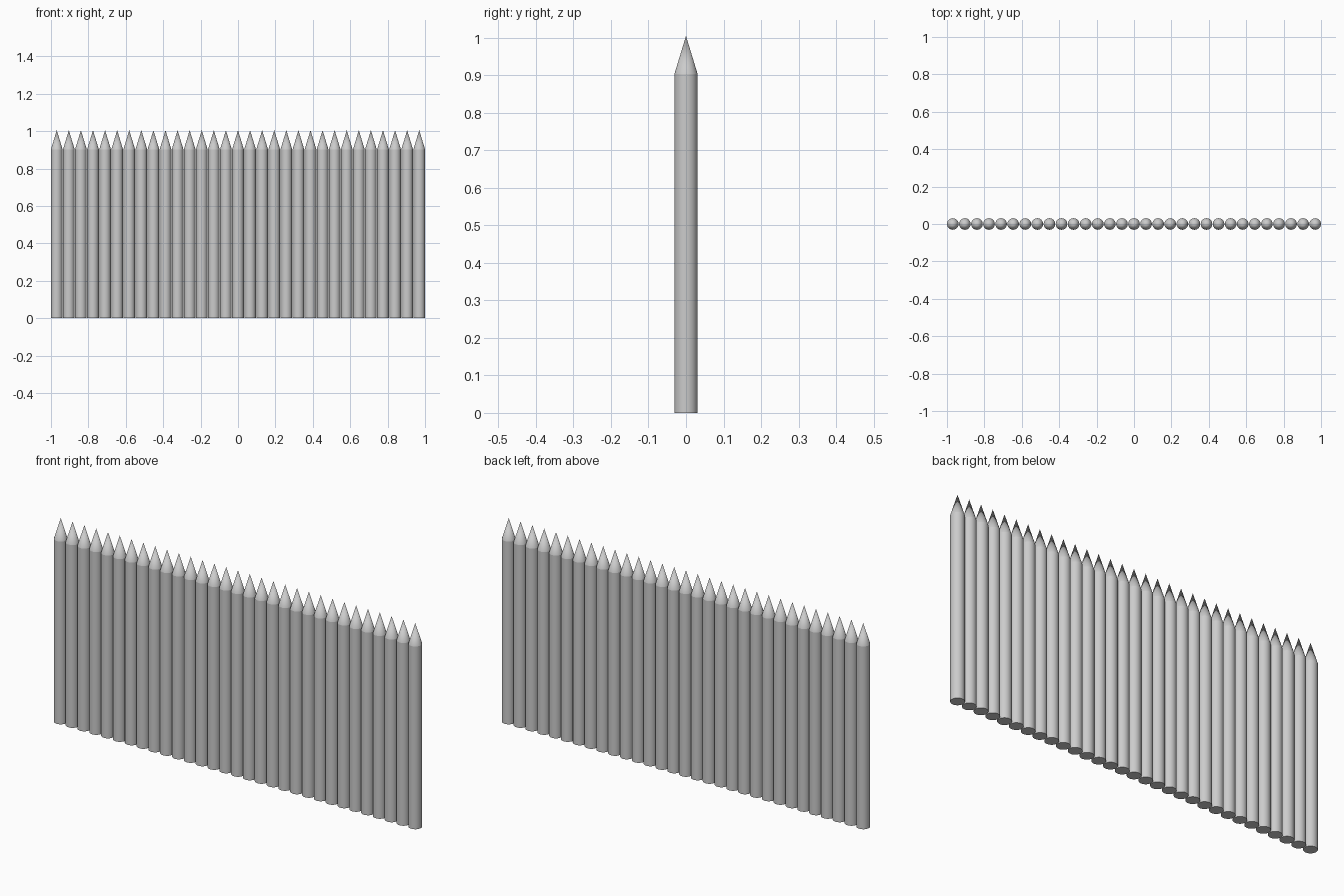
import bpy, bmesh
from math import cos, sin, pi, radians

if "Cube" in bpy.data.objects:
    bpy.data.objects.remove(bpy.data.objects["Cube"])

COUNT, RADIUS, SHOULDER, TIP, SIDES = 31, 0.031, 0.903, 1.005, 32
SPACING = (2 - 2 * RADIUS) / (COUNT - 1)

# One sharpened stake: round post with a conical point
bm = bmesh.new()
ring = [bm.verts.new((RADIUS * cos(2 * pi * i / SIDES), RADIUS * sin(2 * pi * i / SIDES), 0))
        for i in range(SIDES)]
base = bm.faces.new(ring)
upper = bmesh.ops.extrude_face_region(bm, geom=[base], use_keep_orig=True)["geom"]
bmesh.ops.translate(bm, vec=(0, 0, SHOULDER), verts=[g for g in upper if isinstance(g, bmesh.types.BMVert)])
cap = [g for g in upper if isinstance(g, bmesh.types.BMFace)][0]
tip = bmesh.ops.poke(bm, faces=[cap])["verts"][0]
tip.co.z = TIP
bmesh.ops.recalc_face_normals(bm, faces=bm.faces[:])
mesh = bpy.data.meshes.new("stake")
bm.to_mesh(mesh)
bm.free()

# Row of stakes along x
fence = bpy.data.objects.new("palisade_stakes", mesh)
bpy.context.collection.objects.link(fence)
fence.location.x = -1 + RADIUS
row = fence.modifiers.new("row", "ARRAY")
row.count = COUNT
row.use_relative_offset = False
row.use_constant_offset = True
row.constant_offset_displace = (SPACING, 0, 0)

# Smooth round sides, crisp shoulder and base
bpy.context.view_layer.objects.active = fence
fence.select_set(True)
bpy.ops.object.shade_smooth_by_angle(angle=radians(14))
